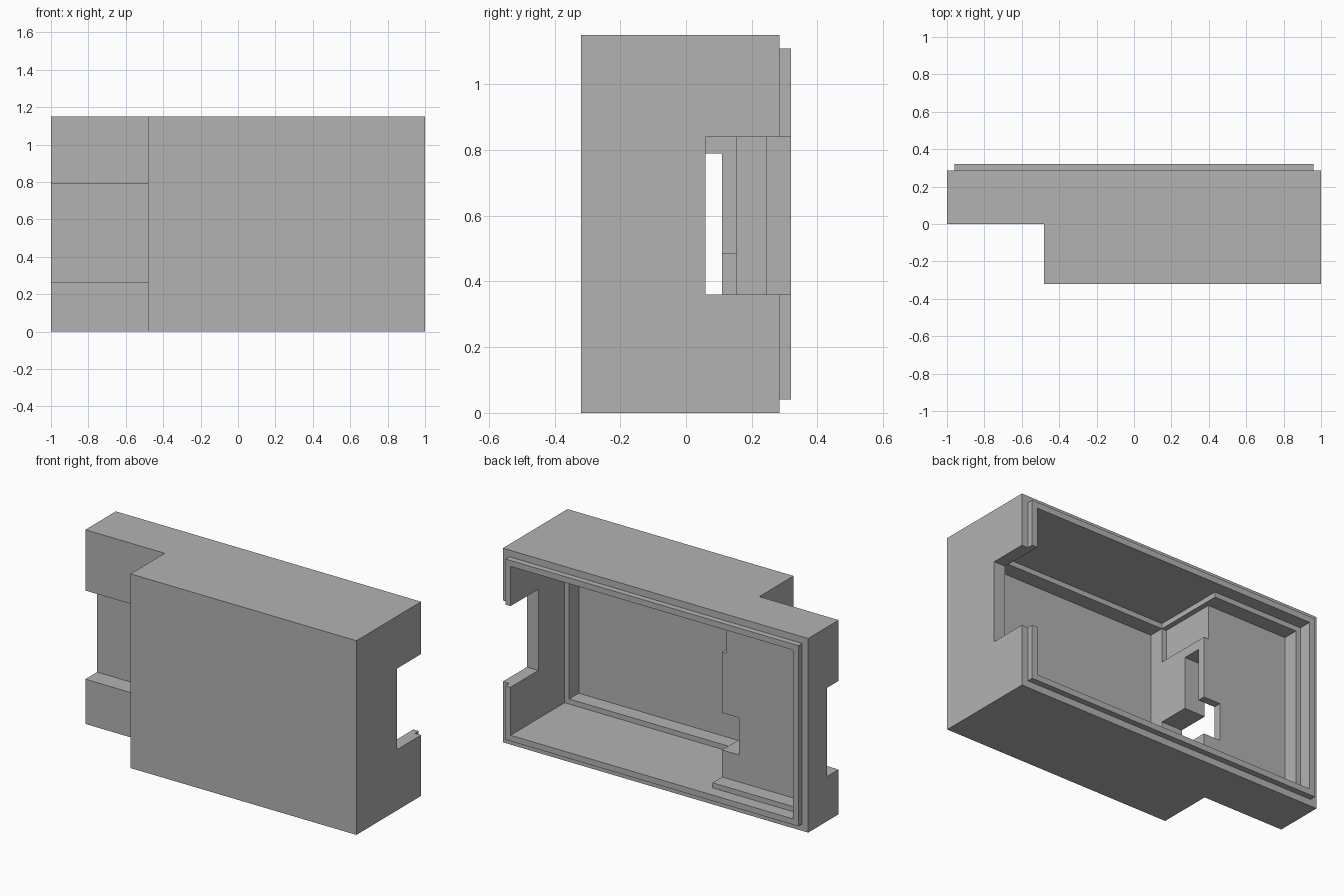
import bpy
import bmesh

old = bpy.data.objects.get("Cube")
if old:
    bpy.data.objects.remove(old, do_unlink=True)

grey = bpy.data.materials.new("plain_grey")
grey.use_nodes = True
grey.diffuse_color = (0.45, 0.45, 0.45, 1)
grey.node_tree.nodes["Principled BSDF"].inputs["Base Color"].default_value = (0.45, 0.45, 0.45, 1)


def add_mesh(name, bm):
    bmesh.ops.recalc_face_normals(bm, faces=bm.faces)
    mesh = bpy.data.meshes.new(name)
    bm.to_mesh(mesh)
    bm.free()
    mesh.materials.append(grey)
    obj = bpy.data.objects.new(name, mesh)
    bpy.context.scene.collection.objects.link(obj)
    return obj


def box(name, xs, ys, zs):
    bm = bmesh.new()
    bmesh.ops.create_cube(bm, size=1)
    for v in bm.verts:
        for i, (lo, hi) in enumerate((xs, ys, zs)):
            v.co[i] = lo if v.co[i] < 0 else hi
    return add_mesh(name, bm)


def prism(name, outline, z0, z1):
    bm = bmesh.new()
    face = bm.faces.new([bm.verts.new((x, y, z0)) for x, y in outline])
    ext = bmesh.ops.extrude_face_region(bm, geom=[face])
    for v in ext["geom"]:
        if isinstance(v, bmesh.types.BMVert):
            v.co.z = z1
    return add_mesh(name, bm)


def combine(target, tool, operation):
    mod = target.modifiers.new(tool.name, "BOOLEAN")
    mod.operation = operation
    mod.solver = "EXACT"
    mod.object = tool
    tool.hide_render = True
    bpy.context.view_layer.objects.active = target
    bpy.ops.object.modifier_apply(modifier=mod.name)
    bpy.data.objects.remove(tool, do_unlink=True)


H = 1.15          # height
WALL = 0.075      # outer wall thickness
LEDGE = 0.105     # wall plus inner ledge
STEP = -0.48      # where the shallow part begins
INNER = -0.345    # inner face of the dividing wall
BACK = 0.5        # cutters run past the open back
wall_z = (WALL, H - WALL)
ledge_z = (LEDGE, H - LEDGE)

# Stepped outer body with the raised rim on its open back
case = prism("case", [(-1, 0), (STEP, 0), (STEP, -0.32), (1, -0.32), (1, 0.285), (-1, 0.285)], 0, H)
combine(case, box("rim", (-0.96, 0.96), (0.2, 0.32), (0.04, H - 0.04)), "UNION")

cuts = {
    # Hollow of the deep part, with a narrower floor
    "deep_cavity": ((INNER, 1 - WALL), (-0.185, BACK), wall_z),
    "deep_floor": ((INNER, 1 - LEDGE), (-0.275, 0), ledge_z),
    # Hollow of the shallow part, with a ledge round it
    "shallow_cavity": ((WALL - 1, 0), (0.245, BACK), wall_z),
    "shallow_floor": ((LEDGE - 1, 0), (0.155, BACK), ledge_z),
    # Openings in the outside walls
    "side_notch": ((0.8, 1.2), (0.06, BACK), (0.36, 0.84)),
    "front_recess": ((-1.2, STEP), (-0.2, 0.11), (0.265, 0.79)),
    # Openings in the dividing wall
    "divider_window": ((STEP - 0.1, 0), (0, 0.11), (0.265, 0.79)),
    "divider_pocket": ((INNER - 0.03, 0), (-0.185, 0.2), (0.845, H - LEDGE)),
    "divider_slot": ((STEP - 0.1, 0), (-0.185, 0.05), (0.265, 0.485)),
    "floor_notch": ((-0.455, 0), (0.05, 0.2), (0.265, 0.485)),
}
for name, (xs, ys, zs) in cuts.items():
    combine(case, box(name, xs, ys, zs), "DIFFERENCE")
